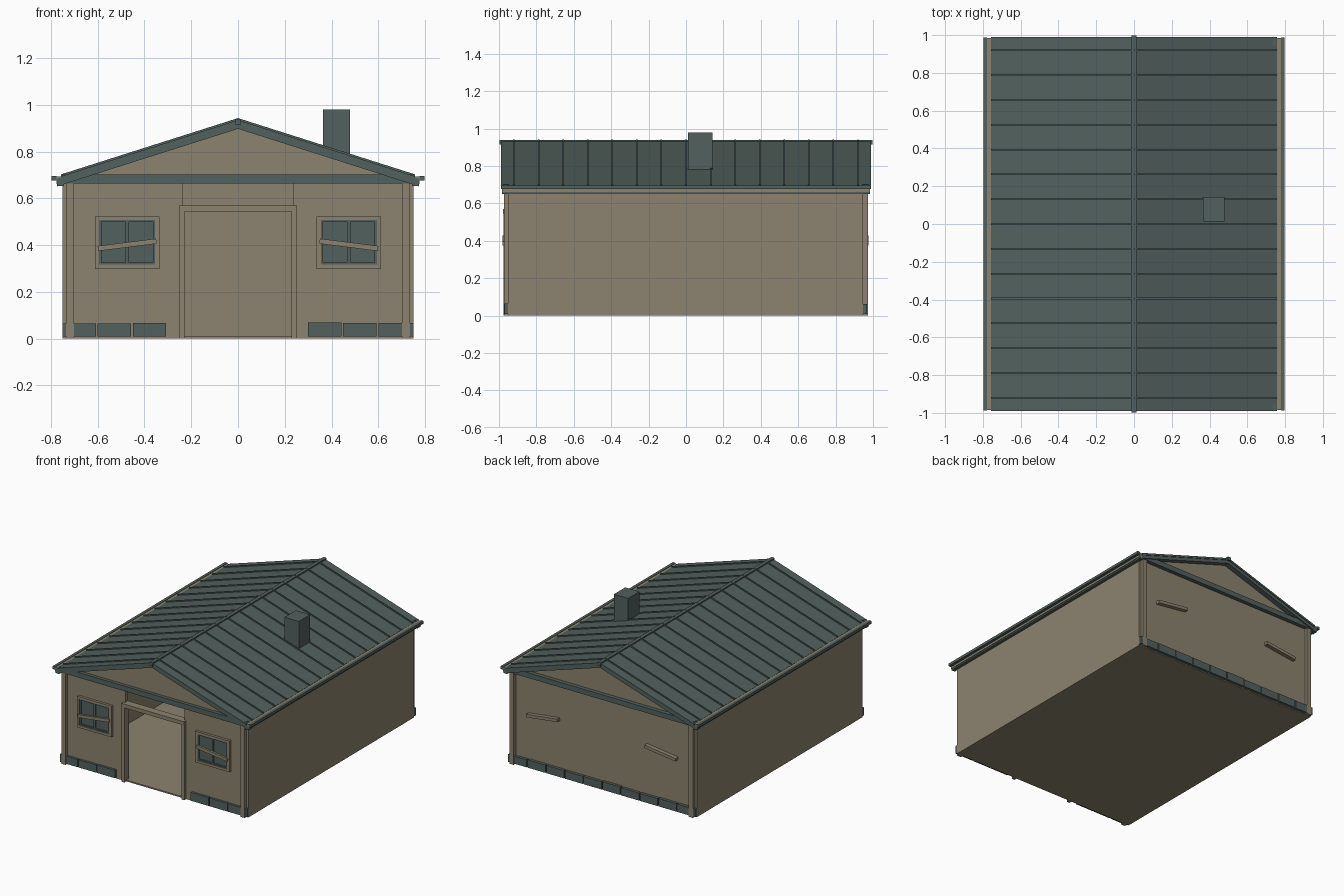
import bpy, bmesh, math, random
from mathutils import Matrix, Vector

if "Cube" in bpy.data.objects:
    bpy.data.objects.remove(bpy.data.objects["Cube"])

random.seed(3)


def material(name, rgb):
    m = bpy.data.materials.new(name)
    m.diffuse_color = (*rgb, 1)
    m.use_nodes = True
    m.node_tree.nodes["Principled BSDF"].inputs["Base Color"].default_value = m.diffuse_color
    return m


TAN = material("tan_timber", (0.263, 0.225, 0.157))
TEAL = material("grey_teal_metal", (0.085, 0.119, 0.111))


def finish(name, bm, mat):
    bmesh.ops.recalc_face_normals(bm, faces=bm.faces)
    me = bpy.data.meshes.new(name)
    bm.to_mesh(me)
    bm.free()
    me.materials.append(mat)
    ob = bpy.data.objects.new(name, me)
    bpy.context.collection.objects.link(ob)
    return ob


def add_box(bm, x0, x1, y0, y1, z0, z1, tilt=0.0):
    c = Vector(((x0 + x1) / 2, (y0 + y1) / 2, (z0 + z1) / 2))
    mat = (Matrix.Translation(c) @ Matrix.Rotation(tilt, 4, 'Y')
           @ Matrix.Diagonal((x1 - x0, y1 - y0, z1 - z0, 1)))
    bmesh.ops.create_cube(bm, size=1, matrix=mat)


def boxes(name, mat, items):
    bm = bmesh.new()
    for it in items:
        add_box(bm, *it)
    return finish(name, bm, mat)


def add_prism(bm, pts, y0, y1):
    # xz profile extruded along y
    f = bm.faces.new([bm.verts.new((x, y0, z)) for x, z in pts])
    r = bmesh.ops.extrude_face_region(bm, geom=[f])
    vs = [v for v in r["geom"] if isinstance(v, bmesh.types.BMVert)]
    bmesh.ops.translate(bm, verts=vs, vec=(0, y1 - y0, 0))


def prism(name, mat, pts, spans):
    bm = bmesh.new()
    for y0, y1 in spans:
        add_prism(bm, pts, y0, y1)
    return finish(name, bm, mat)


def slope_band(x, top, bottom):
    # chevron following the roof pitch, offsets measured from the roof surface
    e = 0.935 - 0.318 * x
    return [(-x, e + bottom), (-x, e + top), (0, 0.935 + top),
            (x, e + top), (x, e + bottom), (0, 0.935 + bottom)]


# floor and walls
boxes("floor", TAN, [(-0.75, 0.75, -0.953, 0.947, 0, 0.01)])
for s, n in ((-1, "left"), (1, "right")):
    xs = sorted((s * 0.72, s * 0.75))
    boxes(n + "_side_wall", TAN, [(*xs, -0.925, 0.947, 0, 0.668)])
    xs = sorted((s * 0.237, s * 0.75))
    boxes(n + "_front_wall", TAN, [(*xs, -0.953, -0.925, 0, 0.668)])
boxes("back_wall", TAN, [(-0.72, 0.72, 0.92, 0.947, 0, 0.668)])

# gable walls
prism("gable_walls", TAN, [(-0.75, 0.664), (0.75, 0.664), (0.75, 0.675), (0, 0.91), (-0.75, 0.675)],
      [(-0.953, -0.925), (0.92, 0.947)])

# corner posts
boxes("corner_posts", TAN, [(*sorted((s * 0.702, s * 0.735)), *y, 0, 0.665)
                            for s in (-1, 1) for y in ((-0.973, -0.95), (0.94, 0.972))])

# foundation blocks, left out at the doorway
blocks = []
for i in range(10):
    x = -0.75 + i * 0.15
    for y in ((-0.97, -0.95), (0.945, 0.968)):
        if y[0] < 0 and 3 <= i <= 6:
            continue
        blocks.append((x, x + 0.143 + (0.007 if i == 9 else 0), *y, 0.008, 0.062 + random.random() * 0.006))
boxes("foundation_blocks", TEAL, blocks)

# door frame
boxes("door_frame", TAN, [(-0.252, -0.229, -0.975, -0.922, 0, 0.545),
                          (0.229, 0.252, -0.975, -0.922, 0, 0.545),
                          (-0.252, 0.252, -0.978, -0.922, 0.543, 0.57)])

# windows and nailed boards
for s, n in ((-1, "left"), (1, "right")):
    c = s * 0.474
    l, r = c - 0.138, c + 0.138
    y = (-0.972, -0.95)
    boxes(n + "_window_frame", TAN, [(l, l + 0.018, *y, 0.298, 0.523), (r - 0.018, r, *y, 0.298, 0.523),
                                     (l, r, *y, 0.298, 0.316), (l, r, *y, 0.507, 0.523)])
    y = (-0.967, -0.95)
    l, r = l + 0.018, r - 0.018
    boxes(n + "_window_sash", TEAL, [(l, l + 0.01, *y, 0.316, 0.507), (r - 0.01, r, *y, 0.316, 0.507),
                                     (l, r, *y, 0.316, 0.325), (l, r, *y, 0.498, 0.507),
                                     (c - 0.007, c + 0.007, *y, 0.316, 0.507)])
    boxes(n + "_window_glass", TEAL, [(l, r, -0.959, -0.951, 0.316, 0.507)])
    boxes(n + "_boards", TAN, [(c - 0.126, c + 0.126, *y, 0.39, 0.412, s * 0.125)
                               for y in ((-0.981, -0.966), (0.945, 0.976))])

# roof sheets, verge boards and cross beams
prism("roof", TEAL, slope_band(0.757, 0, -0.014), [(-0.99, 0.99)])
prism("verge_boards", TEAL, slope_band(0.775, -0.006, -0.038), [(-0.985, -0.953), (0.947, 0.985)])
boxes("gable_beams", TEAL, [(-0.75, 0.75, *y, 0.664, 0.701) for y in ((-0.978, -0.95), (0.944, 0.976))])

# standing seams and ridge cap
prism("roof_seams", TEAL, slope_band(0.757, 0.008, -0.005),
      [(-0.92 + i * 0.1314 - 0.004, -0.92 + i * 0.1314 + 0.004) for i in range(15)])
boxes("ridge_cap", TEAL, [(-0.013, 0.013, -0.997, 0.997, 0.915, 0.94)])

# eaves: fascia, gutter and lower trim
for s, n in ((-1, "left"), (1, "right")):
    boxes(n + "_fascia", TAN, [(*sorted((s * 0.755, s * 0.777)), -0.985, 0.985, 0.662, 0.693)])
    boxes(n + "_gutter", TEAL, [(*sorted((s * 0.777, s * 0.797)), -0.988, 0.988, 0.677, 0.696)])
    boxes(n + "_eave_trim", TEAL, [(*sorted((s * 0.745, s * 0.772)), -0.985, 0.985, 0.652, 0.664)])

# chimney
boxes("chimney", TEAL, [(0.364, 0.479, 0.012, 0.142, 0.78, 0.98)])
